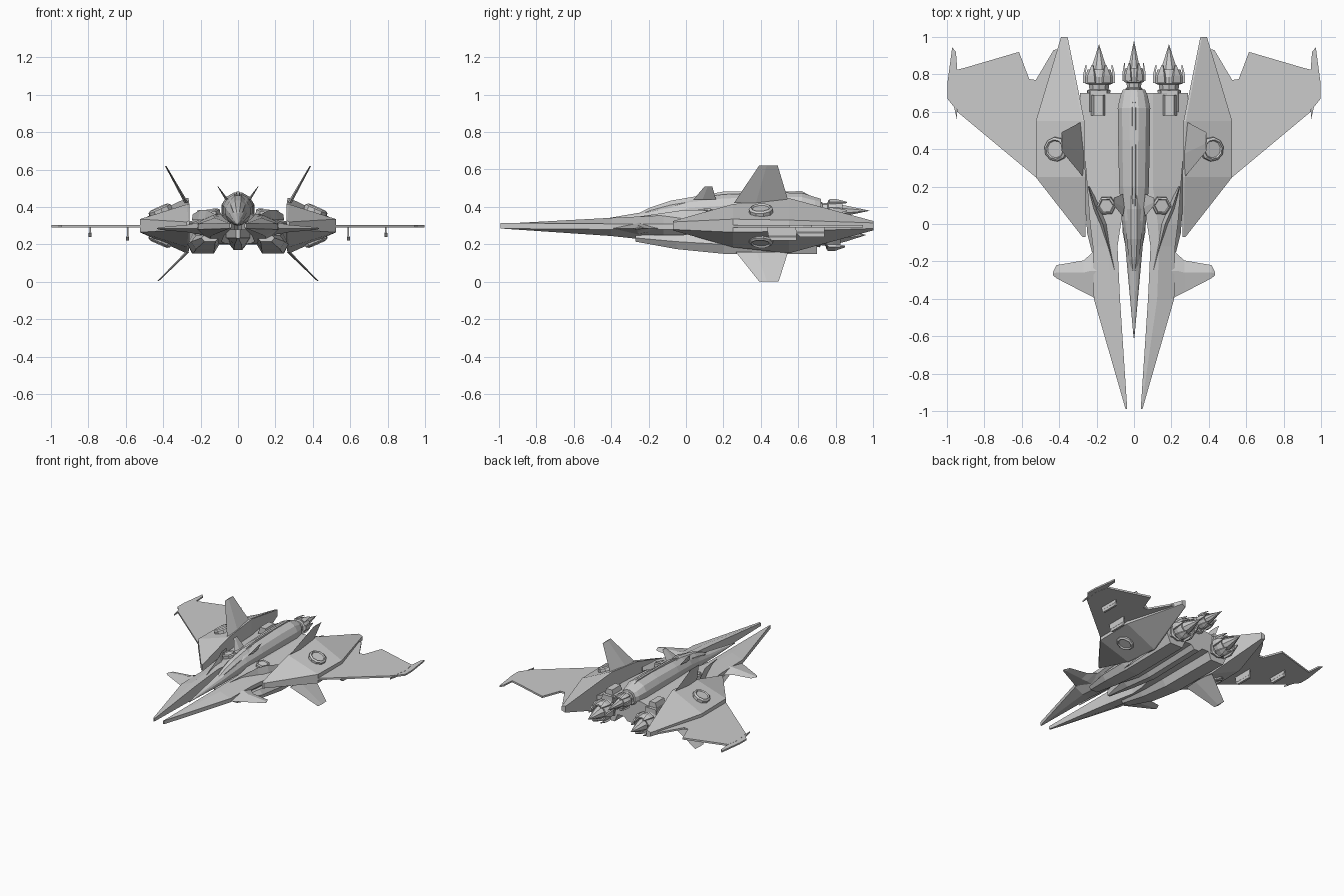
import bpy, bmesh
from math import cos, sin, pi
from mathutils import Vector, Matrix

if "Cube" in bpy.data.objects:
    bpy.data.objects.remove(bpy.data.objects["Cube"])


def finish(name, bm, mirror):
    bmesh.ops.remove_doubles(bm, verts=bm.verts, dist=1e-5)
    if mirror:
        geo = bm.verts[:] + bm.edges[:] + bm.faces[:]
        new = bmesh.ops.duplicate(bm, geom=geo)["geom"]
        for v in new:
            if isinstance(v, bmesh.types.BMVert):
                v.co.x *= -1
    bmesh.ops.recalc_face_normals(bm, faces=bm.faces)
    me = bpy.data.meshes.new(name)
    bm.to_mesh(me)
    bm.free()
    ob = bpy.data.objects.new(name, me)
    bpy.context.collection.objects.link(ob)
    return ob


def loft(name, rings, mirror=False):
    """Closed skin through rings of equal point count."""
    bm = bmesh.new()
    vs = [[bm.verts.new(p) for p in r] for r in rings]
    n = len(rings[0])
    for a, b in zip(vs, vs[1:]):
        for i in range(n):
            j = (i + 1) % n
            bm.faces.new((a[i], a[j], b[j], b[i]))
    bm.faces.new(vs[0])
    bm.faces.new(vs[-1])
    return finish(name, bm, mirror)


def round_rings(sections, x=0, n=12):
    """Sections of (y, centre z, radius x, radius z) to rings."""
    return [[(x + rx * cos(2 * pi * (i + .5) / n), y, z + rz * sin(2 * pi * (i + .5) / n))
             for i in range(n)] for y, z, rx, rz in sections]


def plate(name, outline, z, t):
    """Flat mirrored plate drawn in top view."""
    return loft(name, [[(x, y, z + s * t / 2) for x, y in outline] for s in (-1, 1)], True)


def fin(name, root, tip, t0, t1):
    """Tapered fin; root/tip = (x, z, y front, y back), thickness in x."""
    rings = []
    for (x, z, ya, yb), t in ((root, t0), (tip, t1)):
        m = ya + (yb - ya) * .4
        rings.append([(x, ya, z), (x + t / 2, m, z), (x, yb, z), (x - t / 2, m, z)])
    return loft(name, rings, True)


def disc(name, centre, normal, r, h, n=10):
    """Stepped disc lying on a sloped surface, mirrored."""
    m = Matrix.Translation(centre) @ Vector(normal).to_track_quat('Z', 'Y').to_matrix().to_4x4()
    prof = [(r, -h), (r, h * .6), (r * .8, h), (r * .7, h * .6)]
    return loft(name, [[m @ Vector((q * cos(2 * pi * i / n), q * sin(2 * pi * i / n), k))
                        for i in range(n)] for q, k in prof], True)


# central spine with needle nose
loft("spine", round_rings([
    (-.61, .305, .002, .003), (-.25, .335, .036, .035), (-.1, .355, .05, .055),
    (.02, .375, .068, .072), (.2, .385, .082, .085), (.45, .39, .088, .09),
    (.62, .39, .09, .088), (.69, .385, .075, .07), (.72, .385, .06, .06)]))
loft("canopy", round_rings([
    (-.27, .345, .012, .015), (-.19, .37, .03, .03), (-.08, .395, .042, .042),
    (.08, .42, .045, .045), (.2, .43, .03, .035)], n=8))
loft("spine_ridge", [[(-w, y, .44), (w, y, .44), (w * .5, y, z), (-w * .5, y, z)]
                     for y, w, z in ((.0, .008, .445), (.2, .016, .482), (.62, .016, .484), (.68, .01, .45))])

# forked forward hull blending into the wide deck
hull = [(-.99, .036, .045, .31, .30, .287), (-.4, .075, .215, .342, .295, .245),
        (-.12, .088, .22, .355, .295, .215), (.0, .07, .235, .36, .295, .205),
        (.2, .02, .25, .365, .30, .2), (.7, .0, .29, .365, .30, .21)]
loft("fork_hull", [[(a, y, zb), (a, y, zt), (a + (b - a) * .35, y, zt), (b, y, zm + .015),
                    (b, y, zm - .015), (a + (b - a) * .5, y, zb)]
                   for y, a, b, zt, zm, zb in hull], True)

# raised blades along the hull shoulders
loft("shoulder_blade", [[(x - w, y, .33), (x + w, y, .33), (x + w * .3, y, z)]
                        for y, x, w, z in ((-.28, .095, .003, .345), (0, .16, .022, .385),
                                           (.08, .195, .02, .385), (.2, .242, .004, .36))], True)

# underslung intakes and keel
loft("intake_nacelle", [[(x - w, y, zm), (x - w * .65, y, zt), (x + w * .65, y, zt), (x + w, y, zm),
                         (x + w * .65, y, zb), (x - w * .65, y, zb)]
                        for y, x, w, zt, zm, zb in ((-.27, .15, .045, .25, .235, .215),
                                                    (-.05, .175, .075, .25, .215, .175),
                                                    (.2, .185, .085, .26, .2, .15),
                                                    (.7, .19, .085, .31, .22, .15))], True)
loft("keel", [[(-w, y, .28), (w, y, .28), (w, y, .235), (w * .3, y, zb), (-w * .3, y, zb), (-w, y, .235)]
              for y, w, zb in ((-.28, .012, .232), (-.05, .06, .2), (.2, .075, .17), (.7, .075, .18))])

# canards
loft("canard", [[(x, ya, z), (x, ym, z + t), (x, yb, z), (x, ym, z - t)]
                for x, ya, ym, yb, z, t in ((.17, -.42, -.25, -.08, .285, .035),
                                            (.23, -.385, -.25, -.16, .285, .028),
                                            (.27, -.365, -.26, -.195, .285, .02),
                                            (.415, -.29, -.26, -.22, .285, .007),
                                            (.432, -.275, -.265, -.255, .285, .003))], True)

# wedge-shaped wing root pods
loft("wing_root_pod", [[(a, y, .3 - h), (a, y, .3 + h), (a + s, y, .3 + h), (b, y, .3 + e),
                        (b, y, .3 - e), (a + s, y, .3 - h)]
                       for y, a, b, s, h, e in ((-.07, .26, .275, .005, .025, .02),
                                                (.25, .26, .525, .012, .115, .035),
                                                (.55, .265, .525, .012, .147, .03),
                                                (1.0, .355, .39, .008, .025, .015))], True)
pod_n = Vector((.11, 0, .25)).normalized()
disc("pod_disc_top", (.415, .4, .378), (pod_n.x, -.05, pod_n.z), .065, .022)
disc("pod_disc_bottom", (.415, .4, .222), (pod_n.x, -.05, -pod_n.z), .065, .022)

# swept wings with notched trailing edge and tip blades
plate("wing", [(.4, .2), (.525, .25), (.945, .6), (.965, .72), (.945, .825), (.905, .835), (.615, .92),
               (.56, .775), (.525, .77), (.43, .93), (.38, .94)], .297, .014)
plate("wing_tip_blade", [(.945, .55), (.962, .625), (.998, .67), (.998, .75), (.972, .945),
                         (.952, .92), (.945, .83), (.955, .72)], .297, .012)
for i, (x, ya, yb, z) in enumerate(((.59, .43, .59, .22), (.79, .58, .74, .24))):
    loft("wing_fence_%d" % i, [[(x - w, ya + d, k), (x + w, ya + d, k), (x + w, yb, k), (x - w, yb, k)]
                               for k, w, d in ((.295, .004, 0), (z + .025, .004, .01),
                                               (z + .02, .008, .01), (z, .008, .03))], True)

# canted fins above and below
fin("upper_fin", (.275, .42, .255, .55), (.387, .62, .39, .49), .022, .008)
fin("lower_fin", (.27, .16, .265, .545), (.428, .003, .39, .495), .022, .008)

# hexagonal deck turrets and spine antennae
disc("deck_turret", (.147, .098, .367), (.15, -.1, 1), .052, .018, 6)
fin("antenna", (.06, .44, .04, .16), (.108, .51, .1, .14), .018, .004)

# engine mounts
for name, xa, xb, ya, yb, za, zb in (("mount_block", .13, .25, .6, .715, .2, .345),
                                     ("mount_step", .15, .23, .58, .69, .33, .385)):
    loft(name, [[(xa, y, za), (xb, y, za), (xb - .015, y, zb), (xa + .015, y, zb)] for y in (ya, yb)], True)


# engines: stepped nozzle, central spike and petals
def engine(name, x, z, r, y0, tip, mirror):
    prof = [(y0, .8), (y0 + .02, .85), (y0 + .025, .7), (y0 + .05, .75), (y0 + .055, 1),
            (y0 + .09, 1), (y0 + .13, .85), (y0 + .13, .72), (y0 + .09, .6)]
    loft(name + "_nozzle", round_rings([(y, z, r * k, r * k) for y, k in prof], x, 10), mirror)
    loft(name + "_spike", round_rings([(y, z, r * k, r * k) for y, k in
                                       ((y0 + .05, .4), (y0 + .12, .62), (y0 + .16, .48), (tip, .01))], x, 8), mirror)
    for i in range(6):
        a = 2 * pi * i / 6
        rings = []
        for y, k, w, t in ((y0 + .06, 1.0, .3, .1), (y0 + .1, 1.02, .26, .1), (y0 + .155, .9, .06, .04)):
            ring = []
            for u, v in ((-w, k - t), (w, k - t), (w, k + t), (-w, k + t)):
                ring.append((x + r * (v * cos(a) - u * sin(a)), y, z + r * (v * sin(a) + u * cos(a))))
            rings.append(ring)
        loft("%s_petal_%d" % (name, i), rings, mirror)


engine("side_engine", .187, .25, .077, .695, .96, True)
engine("centre_engine", 0, .38, .056, .705, .98, False)
